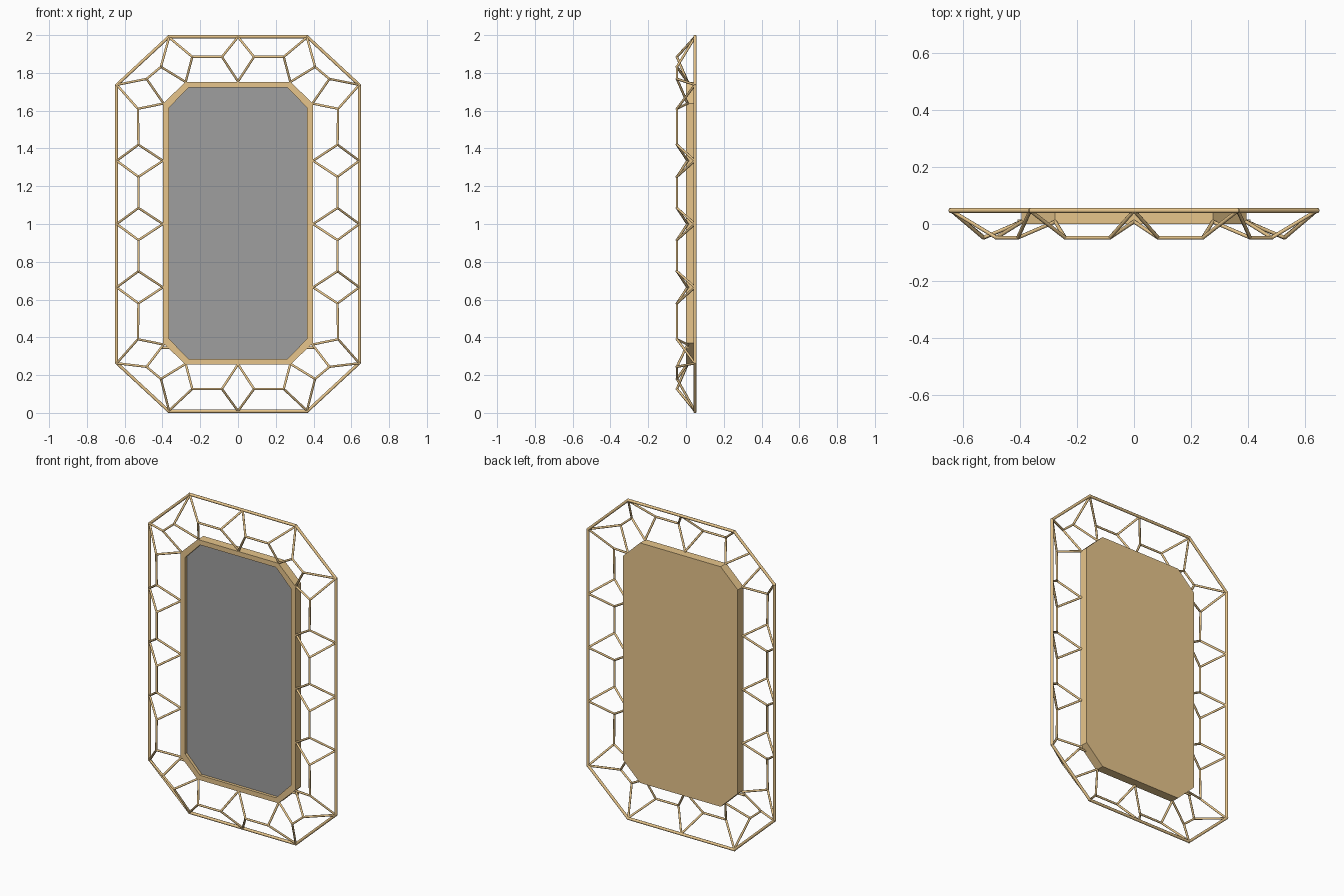
import bpy, bmesh, math
from mathutils import Vector

if "Cube" in bpy.data.objects:
    bpy.data.objects.remove(bpy.data.objects["Cube"])

ZC = 1.0  # mid height


def material(name, rgb):
    m = bpy.data.materials.new(name)
    m.diffuse_color = (*rgb, 1)
    m.use_nodes = True
    m.node_tree.nodes["Principled BSDF"].inputs["Base Color"].default_value = m.diffuse_color
    return m


gold = material("brushed gold", (0.80, 0.56, 0.26))
glass = material("mirror grey", (0.345, 0.345, 0.345))


def finish(name, bm, mats, smooth=False):
    bmesh.ops.recalc_face_normals(bm, faces=bm.faces)
    for f in bm.faces:
        f.smooth = smooth
    me = bpy.data.meshes.new(name)
    bm.to_mesh(me)
    bm.free()
    for m in mats:
        me.materials.append(m)
    if smooth:
        me.set_sharp_from_angle(angle=math.radians(60))
    ob = bpy.data.objects.new(name, me)
    bpy.context.collection.objects.link(ob)
    return ob


def octagon(x_in, x_out, z_in, z_out, zc=ZC):
    """Chamfered rectangle as (x, z) points, half sizes about the centre."""
    quad = [(x_out, z_in), (x_in, z_out)]
    pts = quad + [(-x, z) for x, z in reversed(quad)]
    pts += [(-x, -z) for x, z in pts]
    return [(x, zc + z) for x, z in pts]


def tube(bm, a, b, r=0.0065, sides=8):
    """Round bar between two points."""
    a, b = Vector(a), Vector(b)
    d = (b - a).normalized()
    u = d.cross(Vector((0, 1, 0))).normalized()
    v = d.cross(u).normalized()
    ends = []
    for p in (a - d * r * 0.5, b + d * r * 0.5):
        ends.append([bm.verts.new(p + r * (math.cos(t) * u + math.sin(t) * v))
                     for t in ((i + 0.5) * math.tau / sides for i in range(sides))])
    p, q = ends
    bm.faces.new(p)
    bm.faces.new(q)
    for i in range(sides):
        j = (i + 1) % sides
        bm.faces.new((p[i], p[j], q[j], q[i]))


# Outer octagonal frame of round bars
bm = bmesh.new()
pts = octagon(0.366, 0.643, 0.735, 0.9915)
for i in range(8):
    (xa, za), (xb, zb) = pts[i], pts[(i + 1) % 8]
    tube(bm, (xa, .0475, za), (xb, .0475, zb), r=0.0088)
finish("outer_frame", bm, [gold], True)

# Inner frame: solid octagon with a shallow pocket whose floor is the mirror
PZ = 1.004
outer = octagon(0.278, 0.396, 0.635, 0.748, PZ)
inner = octagon(0.262, 0.365, 0.612, 0.718, PZ)
bm = bmesh.new()
loops = [[bm.verts.new((x, y, z)) for x, z in p]
         for p, y in ((outer, .056), (outer, 0), (inner, 0), (inner, .018))]
for p, q in zip(loops, loops[1:]):
    for i in range(8):
        j = (i + 1) % 8
        bm.faces.new((p[i], p[j], q[j], q[i]))
bm.faces.new(loops[0])
bm.faces.new(loops[3]).material_index = 1
finish("framed_mirror", bm, [gold, glass])

# Faceted lattice: raised diamonds (outer, side A, inner, side B) joined by links
YO, YF, YI = 0.047, -0.048, 0.008
top_mid = ((0, .99), (-.085, .885), (0, .755), (.085, .885))
top_corner = ((.365, .988), (.242, .885), (.277, .752), (.408, .832))
side_corner = ((.642, .737), (.484, .768), (.394, .638), (.53, .61))
side_upper = ((.642, .335), (.527, .42), (.397, .335), (.527, .25))
side_mid = ((.642, 0), (.527, .085), (.397, 0), (.527, -.085))
chain = (top_mid, top_corner, side_corner, side_upper, side_mid)

bm = bmesh.new()
for sx in (1, -1):
    for sz in (1, -1):
        def pt(p, y):
            # the lower half sits slightly higher near the bottom edge
            lift = 0.012 if sz < 0 and y != YO and p[1] > 0.65 else 0
            return (sx * p[0], y, ZC + sz * p[1] + lift)
        for k, dia in enumerate(chain):
            shared = (k == 0 and sx < 0) or (k == 4 and sz < 0)
            if not shared:
                c = [pt(p, y) for p, y in zip(dia, (YO, YF, YI, YF))]
                for i in range(4):
                    tube(bm, c[i], c[(i + 1) % 4])
            if k < 4:
                tube(bm, pt(dia[3], YF), pt(chain[k + 1][1], YF))
    # short peg where the lattice meets the lower corner of the panel
    tube(bm, (sx * .35, .01, .345), (sx * .406, .01, .345))
finish("lattice_struts", bm, [gold], True)
